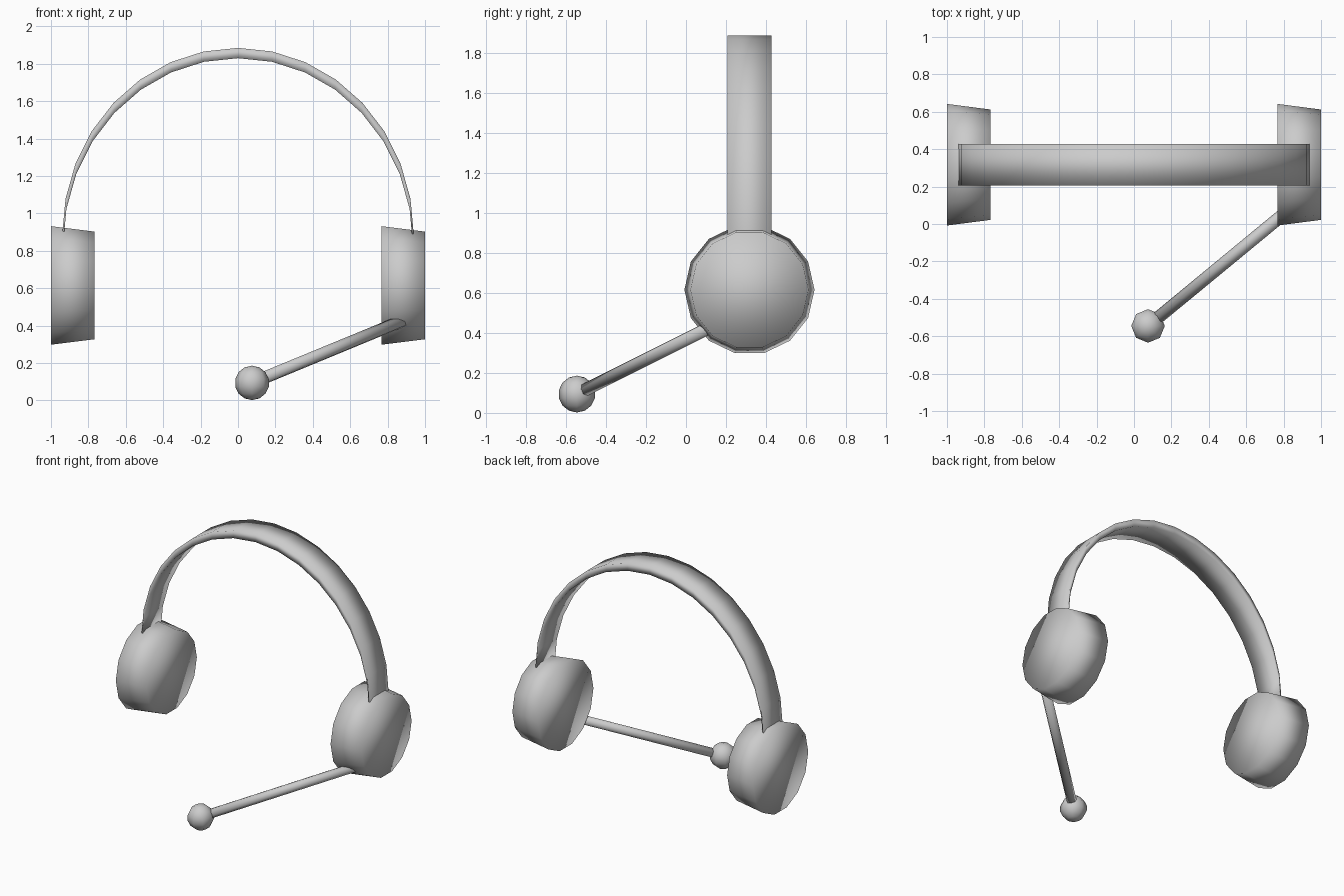
import bpy, bmesh, math
from mathutils import Vector, Matrix

if "Cube" in bpy.data.objects:
    bpy.data.objects.remove(bpy.data.objects["Cube"])

grey = bpy.data.materials.new("light_grey")
grey.diffuse_color = (0.6, 0.6, 0.6, 1)
grey.use_nodes = True
grey.node_tree.nodes["Principled BSDF"].inputs["Base Color"].default_value = grey.diffuse_color


def finish(name, bm):
    """Turn a bmesh into a smooth-shaded grey object."""
    bmesh.ops.recalc_face_normals(bm, faces=bm.faces)
    for f in bm.faces:
        f.smooth = True
    mesh = bpy.data.meshes.new(name)
    bm.to_mesh(mesh)
    bm.free()
    mesh.materials.append(grey)
    obj = bpy.data.objects.new(name, mesh)
    bpy.context.collection.objects.link(obj)
    return obj


def rod(name, a, b, r1, r2, sides):
    """Capped cone running from a to b."""
    a, b = Vector(a), Vector(b)
    bm = bmesh.new()
    turn = (b - a).to_track_quat('Z', 'Y').to_matrix().to_4x4()
    bmesh.ops.create_cone(bm, cap_ends=True, segments=sides, radius1=r1, radius2=r2,
                          depth=(b - a).length,
                          matrix=Matrix.Translation((a + b) / 2) @ turn)
    return finish(name, bm)


MID_Y, CUP_Z = 0.317, 0.615

# Ear cups: both taper towards +x, 14 sides with a flat on top
for side, x0 in (("left", -1.0), ("right", 0.767)):
    bm = bmesh.new()
    rings = []
    for x, r in ((x0, 0.325), (x0 + 0.233, 0.295)):
        angles = [math.tau * i / 14 for i in range(14)]
        rings.append([bm.verts.new((x, MID_Y + r * math.cos(t), CUP_Z + r * math.sin(t)))
                      for t in angles])
    for i in range(14):
        j = (i + 1) % 14
        bm.faces.new((rings[0][i], rings[0][j], rings[1][j], rings[1][i]))
    for ring in rings:
        bm.faces.new(ring)
    finish(side + "_ear_cup", bm)

# Headband: half ellipse, thick at the crown and thin at the ends
bm = bmesh.new()
sections = []
for i in range(17):
    t = math.pi * i / 16
    x, z = 0.94 * math.cos(t), 0.885 + math.sin(t)
    sections.append([bm.verts.new(p) for p in (
        (x, MID_Y - 0.11, z), (x, MID_Y + 0.11, z),
        (x * 0.995, MID_Y + 0.11, z - 0.055), (x * 0.995, MID_Y - 0.11, z - 0.055))])
for a, b in zip(sections, sections[1:]):
    for k in range(4):
        m = (k + 1) % 4
        bm.faces.new((a[k], a[m], b[m], b[k]))
bm.faces.new(sections[0])
bm.faces.new(sections[-1])
finish("headband", bm)

# Microphone boom, sunk into the right ear cup
rod("microphone_boom", (0.115, -0.512, 0.111), (0.92, 0.152, 0.443), 0.034, 0.034, 8)

# Microphone ball
bm = bmesh.new()
bmesh.ops.create_uvsphere(bm, u_segments=8, v_segments=7, radius=0.092,
                          matrix=Matrix.Translation((0.075, -0.545, 0.094)))
finish("microphone", bm)
